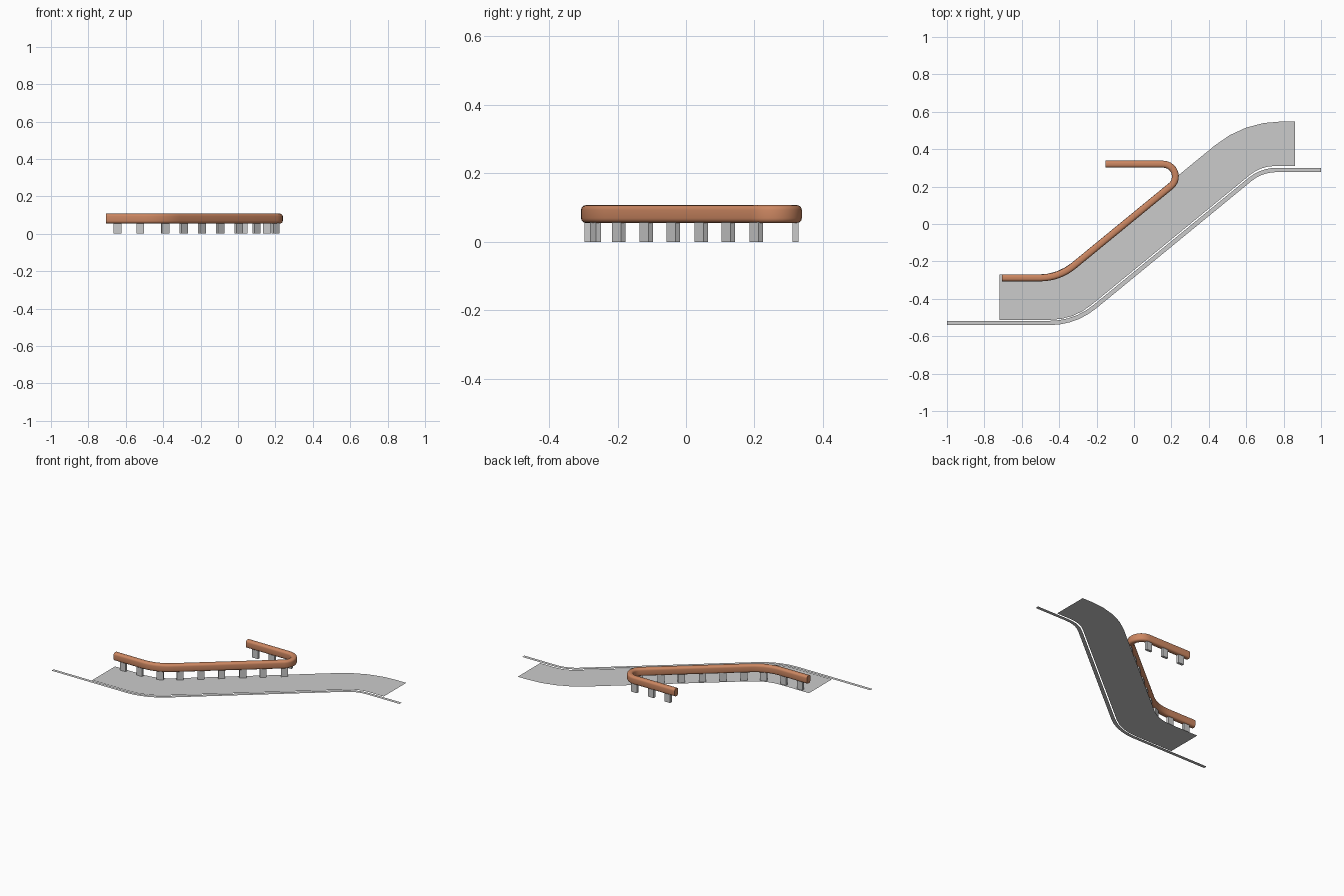
import bpy
import math
from mathutils import Vector

if "Cube" in bpy.data.objects:
    bpy.data.objects.remove(bpy.data.objects["Cube"])


def fillet(points, setbacks, segs):
    """Round the inner corners of a 2D polyline with true arcs."""
    pts = [Vector(p) for p in points]
    out = [pts[0]]
    for i, t in enumerate(setbacks, 1):
        a = (pts[i - 1] - pts[i]).normalized()
        b = (pts[i + 1] - pts[i]).normalized()
        half = a.angle(b) / 2
        centre = pts[i] + (a + b).normalized() * (t / math.cos(half))
        u, v = pts[i] + a * t - centre, pts[i] + b * t - centre
        ang = u.angle(v)
        for k in range(segs + 1):
            f = k / segs
            out.append(centre + (u * math.sin((1 - f) * ang) + v * math.sin(f * ang)) / math.sin(ang))
    return out + [pts[-1]]


def tangents(path):
    n = len(path)
    segs = [(path[i + 1] - path[i]).normalized() for i in range(n - 1)]
    return [(segs[max(i - 1, 0)] + segs[min(i, n - 2)]).normalized() for i in range(n)]


def offset(path, d):
    return [p + Vector((-t.y, t.x)) * d for p, t in zip(path, tangents(path))]


def make(name, verts, faces, mat=None):
    me = bpy.data.meshes.new(name)
    me.from_pydata(verts, [], faces)
    me.update()
    ob = bpy.data.objects.new(name, me)
    bpy.context.collection.objects.link(ob)
    if mat:
        me.materials.append(mat)
    return ob


def ribbon(name, left, right, z=0.0):
    n = len(left)
    verts = [(p.x, p.y, z) for p in right + left]
    make(name, verts, [(i, i + 1, n + i + 1, n + i) for i in range(n - 1)])


SLOPE = 0.82


def s_path(x0, x1, y0, y1, cross, setbacks, segs):
    """Level - diagonal - level line; cross is where the diagonal meets y = 0."""
    return fillet([(x0, y0), (y0 / SLOPE + cross, y0), (y1 / SLOPE + cross, y1), (x1, y1)],
                  setbacks, segs)


# Ground: wide paved band and thin kerb line
ribbon("path_surface",
       s_path(-0.72, 0.86, -0.27, 0.548, -0.08, (0.1, 0.2), 4),
       s_path(-0.72, 0.86, -0.512, 0.31, 0.30, (0.12, 0.075), 4))
kerb = s_path(-1, 1, -0.529, 0.289, 0.33, (0.135, 0.08), 5)
ribbon("kerb_line", offset(kerb, 0.0115), offset(kerb, -0.0115))

# Bench beam: rounded rectangle swept along the hooked line
wood = bpy.data.materials.new("warm_wood")
wood.diffuse_color = (0.6, 0.24, 0.12, 1)
wood.use_nodes = True
wood.node_tree.nodes["Principled BSDF"].inputs["Base Color"].default_value = wood.diffuse_color
line = s_path(-0.705, -0.153, -0.288, 0.32, -0.05, (0.1, 0.185), 10)
W, Z0, Z1, R = 0.0185, 0.055, 0.107, 0.014
profile = []
for q, (sx, sz) in enumerate([(1, 1), (-1, 1), (-1, -1), (1, -1)]):
    for k in range(5):
        a = (q + k / 4) * math.pi / 2
        profile.append((sx * (W - R) + R * math.cos(a),
                        (Z0 + Z1) / 2 + sz * ((Z1 - Z0) / 2 - R) + R * math.sin(a)))
m, n = len(profile), len(line)
verts = []
for p, t in zip(line, tangents(line)):
    side = Vector((-t.y, t.x))
    verts += [(p.x + side.x * o, p.y + side.y * o, z) for o, z in profile]
faces = [(i * m + j, i * m + (j + 1) % m, (i + 1) * m + (j + 1) % m, (i + 1) * m + j)
         for i in range(n - 1) for j in range(m)]
faces += [tuple(reversed(range(m))), tuple(range((n - 1) * m, n * m))]
# orient so all faces point outwards
faces = [tuple(reversed(f)) for f in faces[:-2]] + faces[-2:]
beam = make("bench_beam", verts, faces, wood)
import bmesh
bm = bmesh.new()
bm.from_mesh(beam.data)
bmesh.ops.recalc_face_normals(bm, faces=bm.faces)
bm.to_mesh(beam.data)
bm.free()
bpy.context.view_layer.objects.active = beam
beam.select_set(True)
bpy.ops.object.shade_smooth_by_angle(angle=math.radians(40))

# Legs: flat plates turned to follow the beam
diag = math.atan(SLOPE)
legs = [(-0.645, -0.288, 0), (-0.523, -0.288, 0), (-0.39, -0.264, diag * 0.6)]
legs += [(x, SLOPE * (x + 0.05), diag) for x in (-0.29, -0.192, -0.095, 0.004, 0.1, 0.2)]
legs += [(x, 0.32, 0) for x in (0.155, 0.03, -0.092)]
for i, (x, y, a) in enumerate(legs, 1):
    bpy.ops.mesh.primitive_cube_add(size=1, location=(x, y, 0.03), rotation=(0, 0, a))
    leg = bpy.context.object
    leg.name = f"leg_{i}"
    leg.scale = (0.042, 0.017, 0.06)
